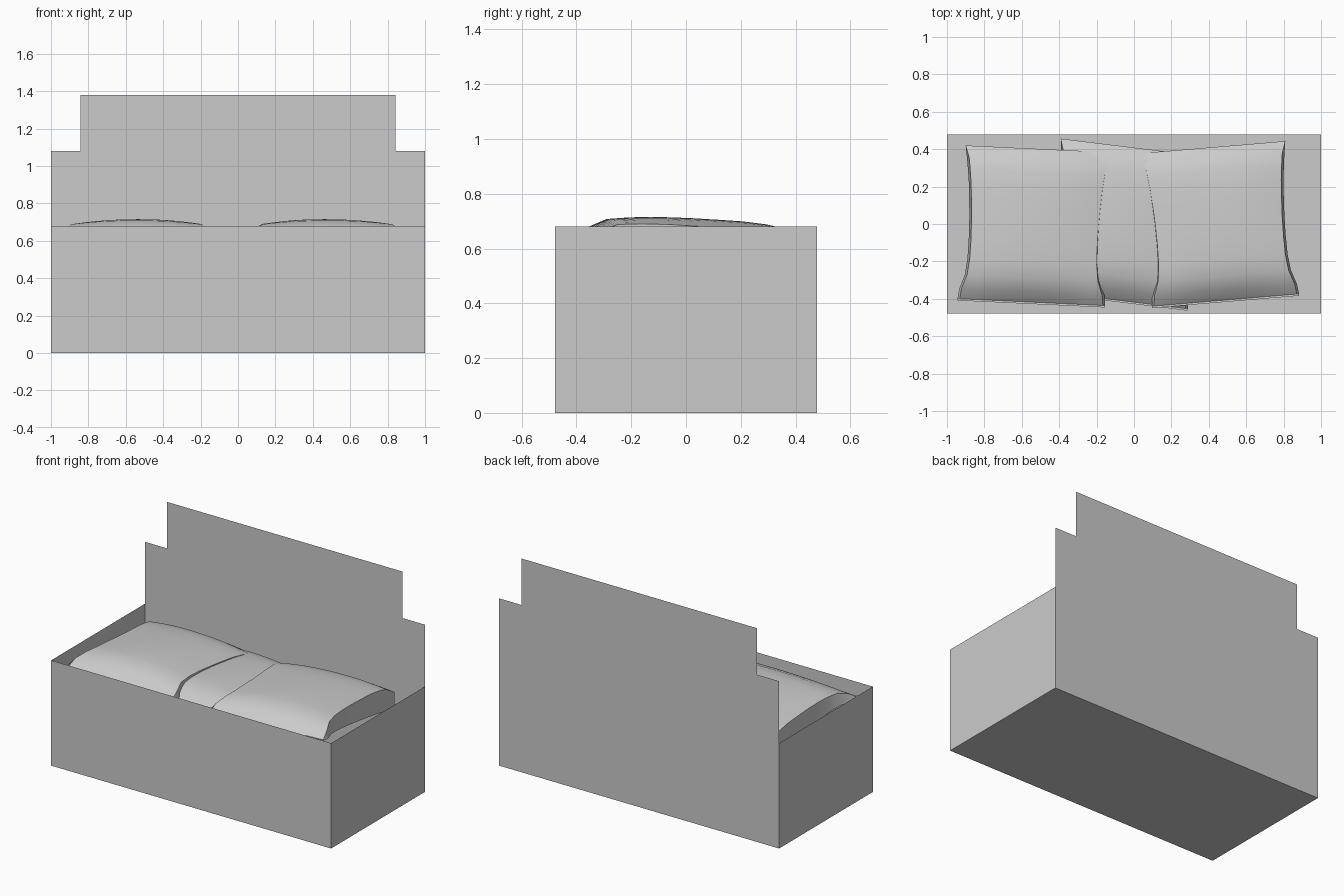
import bpy, bmesh
from math import radians

if "Cube" in bpy.data.objects:
    bpy.data.objects.remove(bpy.data.objects["Cube"])


def make_object(name, bm):
    bmesh.ops.recalc_face_normals(bm, faces=bm.faces[:])
    mesh = bpy.data.meshes.new(name)
    bm.to_mesh(mesh)
    bm.free()
    obj = bpy.data.objects.new(name, mesh)
    bpy.context.collection.objects.link(obj)
    return obj


W, D, H = 1.0, 0.478, 0.68   # half width, half depth, rim height

# Open box made of thin sheets: floor, front and two sides
bm = bmesh.new()
bmesh.ops.create_cube(bm, size=1)
for v in bm.verts:
    v.co = (v.co.x * 2 * W, v.co.y * 2 * D, (v.co.z + 0.5) * H)
open_sides = [f for f in bm.faces
              if f.calc_center_median().z > H - 0.01 or f.calc_center_median().y > D - 0.01]
bmesh.ops.delete(bm, geom=open_sides, context='FACES_ONLY')
make_object("planter_box", bm)

# Stepped back panel
half = [(W, 0), (W, 1.08), (0.842, 1.08), (0.842, 1.38)]
outline = half + [(-x, z) for x, z in reversed(half)]
bm = bmesh.new()
bm.faces.new([bm.verts.new((x, D, z)) for x, z in outline])
make_object("back_panel", bm)

# Cushion rows front to back: y, half width, top height along the centre line
ROWS = [(-0.415, 0.395, 0.505), (-0.405, 0.395, 0.56), (-0.35, 0.388, 0.675),
        (-0.275, 0.362, 0.708), (-0.19, 0.352, 0.714), (-0.09, 0.350, 0.715),
        (0.02, 0.352, 0.711), (0.12, 0.357, 0.705), (0.21, 0.363, 0.699),
        (0.29, 0.372, 0.689), (0.35, 0.380, 0.676), (0.415, 0.39, 0.634)]
N = 12


def cushion(name, x, y, angle, drop):
    bm = bmesh.new()
    rings = []
    for i, (v, hw, top) in enumerate(ROWS):
        seam = 0.565 - 0.155 * v
        puff = 0.03 * max(0, 1 - (v / 0.415) ** 2)
        crown = 0.2 * min(top - seam, 0.15)
        ts = [2 * k / N - 1 for k in range(N + 1)]
        inset = 0.012 if 0 < i < len(ROWS) - 1 else 0
        upper = [(t * (hw - inset), v, max(top - crown * abs(t) ** 2.2, seam)) for t in ts]
        lower = [(t * hw, v, seam - puff * (1 - t * t)) for t in reversed(ts)]
        rings.append([bm.verts.new(p) for p in upper + lower])
    for a, b in zip(rings, rings[1:]):
        for k in range(len(a)):
            j = (k + 1) % len(a)
            bm.faces.new((a[k], a[j], b[j], b[k]))
    bm.faces.new(rings[0])
    bm.faces.new(rings[-1])
    bmesh.ops.remove_doubles(bm, verts=bm.verts[:], dist=0.0005)
    obj = make_object(name, bm)
    obj.location = (x, y, -drop)
    obj.rotation_euler.z = radians(angle)
    bpy.context.view_layer.objects.active = obj
    obj.select_set(True)
    bpy.ops.object.shade_smooth_by_angle(angle=radians(30))
    obj.select_set(False)


# Two upper cushions lying across one lower cushion
cushion("left_cushion", -0.53, -0.013, -2.7, 0)
cushion("right_cushion", 0.455, -0.003, 4.8, 0)
cushion("middle_cushion", -0.055, -0.003, -7, 0.035)
